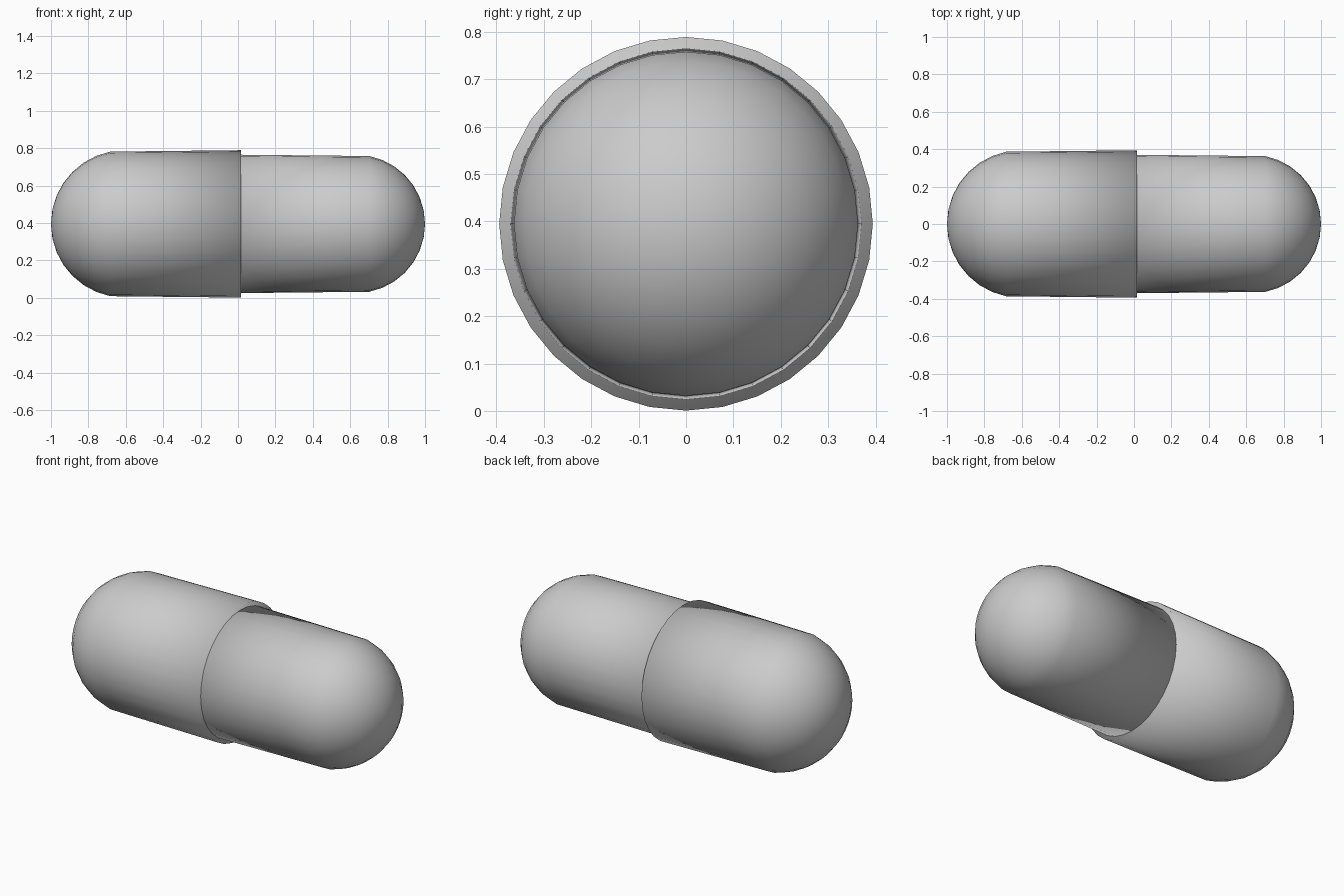
import bpy
import bmesh
import math
from mathutils import Matrix

SEGMENTS = 32
RINGS = 8           # rings from equator to pole
HALF_LENGTH = 1.0
CENTRE_Z = 0.395

cube = bpy.data.objects.get("Cube")
if cube:
    bpy.data.objects.remove(cube, do_unlink=True)

grey = bpy.data.materials.new("light_grey")
grey.use_nodes = True
colour = (0.6, 0.6, 0.6, 1.0)
grey.diffuse_color = colour
grey.node_tree.nodes["Principled BSDF"].inputs["Base Color"].default_value = colour


def capsule_half(name, radius, side, rim_x):
    """Hemisphere with its equator loop drawn out to the rim and capped."""
    bm = bmesh.new()
    bmesh.ops.create_uvsphere(bm, u_segments=SEGMENTS, v_segments=RINGS * 2, radius=radius)
    # Keep the upper dome only
    lower = [v for v in bm.verts if v.co.z < -radius * 0.01]
    bmesh.ops.delete(bm, geom=lower, context='VERTS')
    # Stretch the open loop into the tube wall
    centre = HALF_LENGTH - radius
    for v in bm.verts:
        if abs(v.co.z) < radius * 0.01:
            v.co.z = side * rim_x - centre
    # Close the open end
    rim = [e for e in bm.edges if e.is_boundary]
    bmesh.ops.contextual_create(bm, geom=rim)
    # Lay the dome along the x axis
    bm.transform(Matrix.Translation((side * centre, 0, 0))
                 @ Matrix.Rotation(side * math.pi / 2, 4, 'Y'))
    bmesh.ops.recalc_face_normals(bm, faces=bm.faces)
    for face in bm.faces:
        face.smooth = True
    mesh = bpy.data.meshes.new(name)
    bm.to_mesh(mesh)
    bm.free()
    mesh.materials.append(grey)
    half = bpy.data.objects.new(name, mesh)
    half.location.z = CENTRE_Z
    bpy.context.collection.objects.link(half)
    return half


# Wide cap on the right, narrower body slipping into it on the left
capsule_half("capsule_cap", 0.394, -1, 0.015)
capsule_half("capsule_body", 0.37, 1, 0.0)
